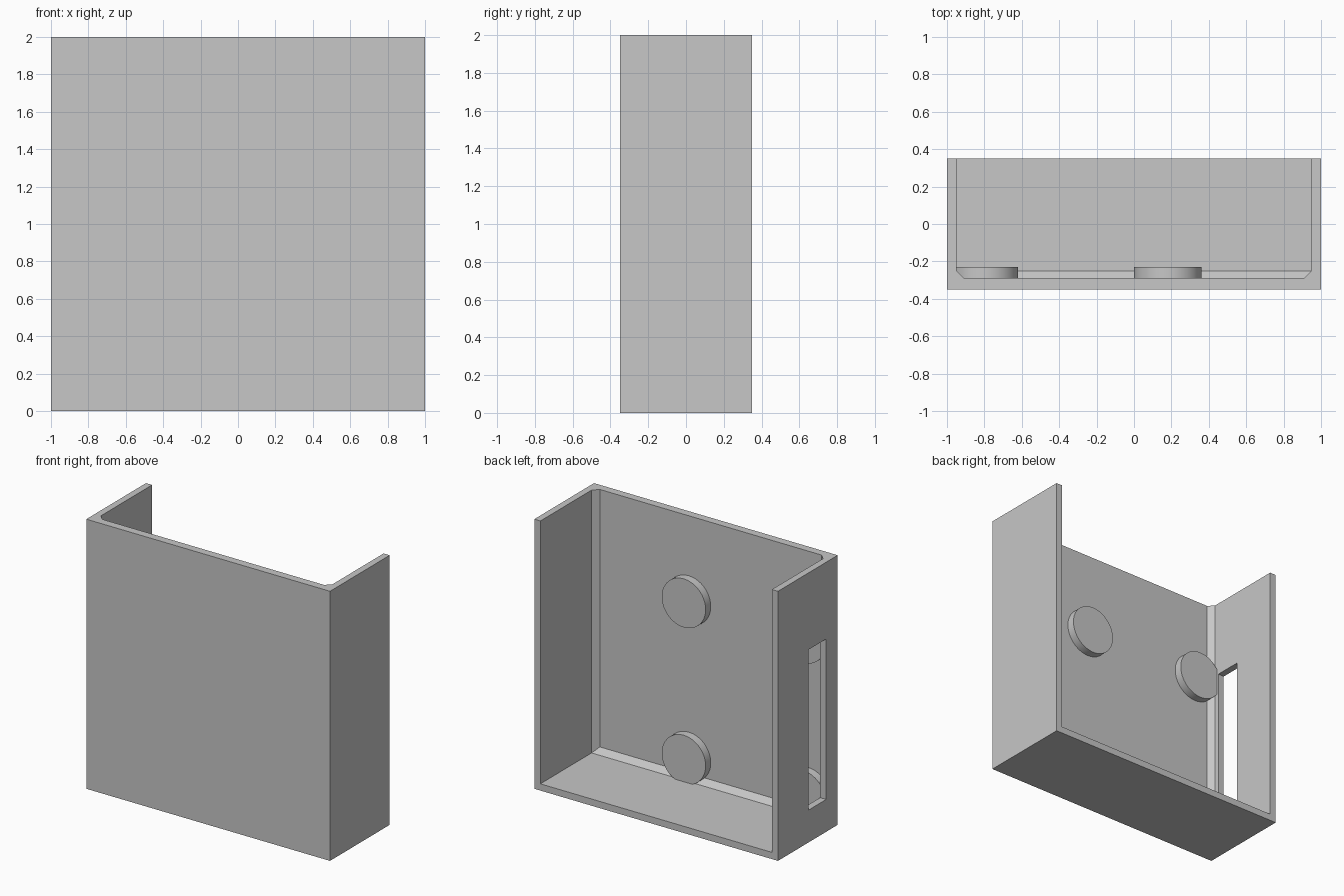
import bpy, bmesh
from math import pi
from mathutils import Matrix

cube = bpy.data.objects.get("Cube")
if cube:
    bpy.data.objects.remove(cube, do_unlink=True)

# Material
grey = bpy.data.materials.new("plain_grey")
grey.use_nodes = True
colour = (0.57, 0.57, 0.57, 1)
grey.diffuse_color = colour
grey.node_tree.nodes["Principled BSDF"].inputs["Base Color"].default_value = colour

HALF_X, HALF_Y, HEIGHT = 1.0, 0.35, 2.0
WALL, CHAMFER, PANEL_Y = 0.05, 0.04, -0.29


def new_object(name, bm):
    bmesh.ops.recalc_face_normals(bm, faces=bm.faces)
    mesh = bpy.data.meshes.new(name)
    bm.to_mesh(mesh)
    bm.free()
    mesh.materials.append(grey)
    obj = bpy.data.objects.new(name, mesh)
    bpy.context.collection.objects.link(obj)
    return obj


def box(name, low, high):
    bm = bmesh.new()
    bmesh.ops.create_cube(bm, size=1)
    for v in bm.verts:
        v.co = [h if c > 0 else l for c, l, h in zip(v.co, low, high)]
    return new_object(name, bm)


def cut(target, cutter):
    mod = target.modifiers.new("cut", 'BOOLEAN')
    mod.operation, mod.solver, mod.object = 'DIFFERENCE', 'EXACT', cutter
    bpy.context.view_layer.objects.active = target
    bpy.ops.object.modifier_apply(modifier=mod.name)
    bpy.data.objects.remove(cutter, do_unlink=True)


# Cavity open at the back and top, tapering to a chamfer at the front panel
def cavity():
    bm = bmesh.new()
    rings = []
    for y, inset in ((0.5, 0), (PANEL_Y + CHAMFER, 0), (PANEL_Y, CHAMFER)):
        x, low = HALF_X - WALL - inset, WALL + inset
        corners = ((-x, low), (x, low), (x, 2.2), (-x, 2.2))
        rings.append([bm.verts.new((cx, y, cz)) for cx, cz in corners])
    for a, b in zip(rings, rings[1:]):
        for i in range(4):
            j = (i + 1) % 4
            bm.faces.new((a[i], a[j], b[j], b[i]))
    bm.faces.new(rings[0])
    bm.faces.new(rings[-1])
    return new_object("cavity_cutter", bm)


# Open tray housing with a tall slot through the right wall
housing = box("housing", (-HALF_X, -HALF_Y, 0), (HALF_X, HALF_Y, HEIGHT))
cut(housing, cavity())
cut(housing, box("slot_cutter", (-1.1, -0.215, 0.24), (-0.9, -0.01, 1.43)))

# Four round pads on the inside of the front panel
PAD_BACK, PAD_FRONT = -0.31, -0.23
for side, x in (("left", 0.18), ("right", -0.80)):
    for level, z in (("lower", 0.215), ("upper", 1.375)):
        bm = bmesh.new()
        bmesh.ops.create_cone(
            bm, cap_ends=True, segments=64, radius1=0.18, radius2=0.18,
            depth=PAD_FRONT - PAD_BACK,
            matrix=Matrix.Translation((x, (PAD_BACK + PAD_FRONT) / 2, z))
            @ Matrix.Rotation(pi / 2, 4, 'X'))
        pad = new_object(f"{level}_{side}_pad", bm)
        bpy.ops.object.select_all(action='DESELECT')
        pad.select_set(True)
        bpy.context.view_layer.objects.active = pad
        bpy.ops.object.shade_smooth_by_angle(angle=pi / 6)
